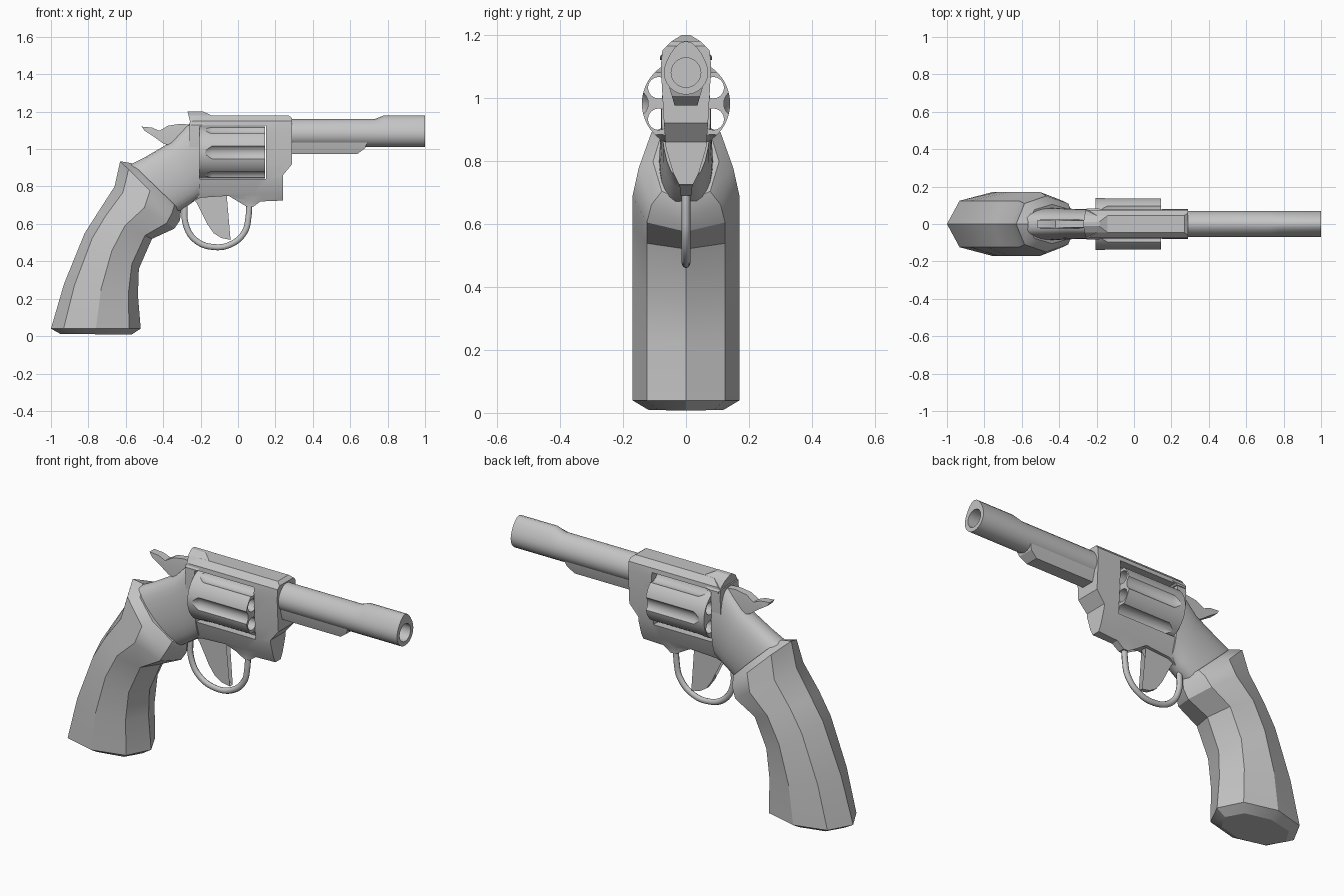
import bpy, bmesh, math
from mathutils import Vector

cube = bpy.data.objects.get("Cube")
if cube:
    bpy.data.objects.remove(cube, do_unlink=True)

GREY = (0.55, 0.55, 0.55, 1)
steel = bpy.data.materials.new("plain_grey")
steel.use_nodes = True
steel.diffuse_color = GREY
steel.node_tree.nodes["Principled BSDF"].inputs["Base Color"].default_value = GREY


def add_object(name, bm):
    bmesh.ops.recalc_face_normals(bm, faces=bm.faces)
    mesh = bpy.data.meshes.new(name)
    bm.to_mesh(mesh)
    bm.free()
    mesh.materials.append(steel)
    ob = bpy.data.objects.new(name, mesh)
    bpy.context.collection.objects.link(ob)
    return ob


def select(ob):
    bpy.ops.object.select_all(action='DESELECT')
    ob.select_set(True)
    bpy.context.view_layer.objects.active = ob


def smooth(ob, angle=30):
    select(ob)
    bpy.ops.object.shade_smooth_by_angle(angle=math.radians(angle))


def cut(ob, cutter):
    cutter.hide_render = True
    mod = ob.modifiers.new("cut", 'BOOLEAN')
    mod.operation = 'DIFFERENCE'
    mod.solver = 'EXACT'
    mod.object = cutter
    select(ob)
    bpy.ops.object.modifier_apply(modifier=mod.name)
    bpy.data.objects.remove(cutter, do_unlink=True)


def loft(bm, rings):
    """Skin closed rings of equal length and cap both ends."""
    loops = [[bm.verts.new(p) for p in ring] for ring in rings]
    n = len(loops[0])
    for a, b in zip(loops, loops[1:]):
        for i in range(n):
            j = (i + 1) % n
            bm.faces.new((a[i], a[j], b[j], b[i]))
    bm.faces.new(loops[0])
    bm.faces.new(loops[-1])


def lofted(name, rings):
    bm = bmesh.new()
    loft(bm, rings)
    return add_object(name, bm)


def circle(x, y, z, r, n=24):
    steps = [math.tau * i / n for i in range(n)]
    return [Vector((x, y + r * math.cos(a), z + r * math.sin(a))) for a in steps]


def plate(name, outline, widths):
    """Side outline (x, z) given a half thickness that varies with height."""
    def half(z):
        if z <= widths[0][0]:
            return widths[0][1]
        for (z0, w0), (z1, w1) in zip(widths, widths[1:]):
            if z <= z1:
                return w0 + (w1 - w0) * (z - z0) / (z1 - z0)
        return widths[-1][1]
    bm = bmesh.new()
    loft(bm, [[Vector((x, s, z)) for x, z in outline] for s in (-1, 1)])
    bmesh.ops.triangulate(bm, faces=bm.faces)
    for z, _ in widths:
        bmesh.ops.bisect_plane(bm, geom=bm.verts[:] + bm.edges[:] + bm.faces[:],
                               dist=1e-5, plane_co=(0, 0, z), plane_no=(0, 0, 1))
    for v in bm.verts:
        v.co.y = math.copysign(half(v.co.z), v.co.y)
    return add_object(name, bm)


# Grip: eight-sided sections from butt to collar
# each is back x, back z, front x, front z, half width
grip_sections = [
    (-0.95, 0.012, -0.57, 0.008, 0.12),
    (-1.0, 0.04, -0.52, 0.04, 0.17),
    (-0.93, 0.28, -0.535, 0.22, 0.17),
    (-0.82, 0.55, -0.53, 0.36, 0.17),
    (-0.75, 0.66, -0.46, 0.52, 0.17),
    (-0.66, 0.80, -0.34, 0.575, 0.17),
    (-0.63, 0.935, -0.31, 0.62, 0.15),
    (-0.57, 0.925, -0.305, 0.67, 0.105),
]
side = [(0, 0), (0.14, 0.73), (0.5, 1), (0.87, 0.73), (1, 0)]
around = side + [(t, -w) for t, w in side[3:0:-1]]
smooth(lofted("grip", [
    [Vector((bx + (fx - bx) * t, w * k, bz + (fz - bz) * t)) for t, k in around]
    for bx, bz, fx, fz, w in grip_sections]), 28)

# Rounded rear of the frame
rear_sections = [
    (-0.59, 0.91, -0.33, 0.66, 0.085),
    (-0.50, 0.955, -0.31, 0.67, 0.085),
    (-0.355, 1.04, -0.25, 0.71, 0.08),
    (-0.27, 1.13, -0.21, 0.74, 0.08),
    (-0.205, 1.15, -0.205, 0.74, 0.078),
]


def oval(tx, tz, bx, bz, w, n=24):
    top, low = Vector((tx, 0, tz)), Vector((bx, 0, bz))
    ring = []
    for i in range(n):
        a = math.tau * i / n
        c = math.cos(a)
        y = math.copysign(abs(c) ** 0.7, c) * w
        ring.append((top + low) / 2 + (top - low) / 2 * math.sin(a) + Vector((0, y, 0)))
    return ring


smooth(lofted("rear_frame", [oval(*s) for s in rear_sections]), 40)

# Front of the frame with the cylinder window
frame = plate("frame", [
    (-0.26, 1.14), (-0.2, 1.18), (0.27, 1.18), (0.29, 1.165), (0.29, 0.92),
    (0.24, 0.86), (0.24, 0.725), (0.12, 0.72), (0.08, 0.69), (0.05, 0.69),
    (0.03, 0.74), (-0.05, 0.75), (-0.2, 0.74), (-0.26, 0.71)],
    [(0.69, 0.018), (0.72, 0.02), (0.76, 0.04), (0.84, 0.064), (0.92, 0.07),
     (1.1, 0.08), (1.15, 0.075), (1.181, 0.045)])
cut(frame, plate("window_cutter", [
    (-0.205, 0.84), (0.15, 0.84), (0.15, 1.127), (-0.205, 1.127)],
    [(0, 0.3), (2, 0.3)]))
smooth(frame)

# Rear sight
smooth(plate("rear_sight", [
    (-0.27, 1.2), (-0.185, 1.2), (-0.13, 1.175), (-0.2, 1.12), (-0.25, 1.12)],
    [(1.13, 0.083), (1.18, 0.045), (1.2, 0.012)]), 20)

# Six-shot cylinder with flutes and open chambers
AXIS = 0.982
cylinder = lofted("cylinder", [circle(x, 0, AXIS, 0.14, 60) for x in (-0.205, 0.145)])
bm = bmesh.new()
for i in range(6):
    a = math.tau * i / 6
    y, z = 0.165 * math.cos(a), AXIS + 0.165 * math.sin(a)
    loft(bm, [circle(x, y, z, r) for x, r in ((-0.185, 0.02), (-0.14, 0.045), (0.2, 0.045))])
    a += math.pi / 6
    y, z = 0.1 * math.cos(a), AXIS + 0.1 * math.sin(a)
    loft(bm, [circle(x, y, z, 0.034) for x in (-0.3, 0.25)])
cut(cylinder, add_object("cylinder_cutter", bm))
smooth(cylinder)


# Barrel with raised front sight and blind bore
def barrel_ring(x, rise):
    ring = circle(x, 0, 1.08, 0.07)
    for p in ring:
        up = max(0, (p.z - 1.08) / 0.07)
        p.z += rise * up ** 3
    return ring


smooth(lofted("barrel", [
    barrel_ring(0.25, 0.01), barrel_ring(0.73, 0.01), barrel_ring(0.78, 0.03),
    barrel_ring(1.0, 0.03), circle(1.0, 0, 1.08, 0.047), circle(0.85, 0, 1.08, 0.047)]), 35)

# Shroud under the barrel
smooth(plate("barrel_shroud", [
    (0.25, 1.06), (0.25, 0.975), (0.64, 0.975), (0.68, 1.005), (0.7, 1.06)],
    [(0.975, 0.036), (1.03, 0.052), (1.06, 0.055)]))

# Hammer
smooth(plate("hammer", [
    (-0.515, 1.12), (-0.50, 1.098), (-0.455, 1.07), (-0.40, 1.03), (-0.3, 1.0),
    (-0.24, 1.13), (-0.31, 1.135), (-0.375, 1.125), (-0.42, 1.098), (-0.46, 1.115)],
    [(1.0, 0.025), (1.09, 0.024), (1.14, 0.018)]))

# Trigger
smooth(plate("trigger", [
    (-0.24, 0.75), (-0.225, 0.715), (-0.17, 0.675), (-0.165, 0.6), (-0.13, 0.55),
    (-0.09, 0.525), (-0.04, 0.515), (-0.09, 0.55), (-0.12, 0.585), (-0.132, 0.62),
    (-0.11, 0.67), (-0.06, 0.75)],
    [(0.51, 0.012), (0.75, 0.016)]))

# Trigger guard: a thin bent rod
path = [(-0.285, 0.70), (-0.28, 0.6), (-0.23, 0.515), (-0.13, 0.476),
        (-0.03, 0.495), (0.037, 0.56), (0.055, 0.63), (0.06, 0.73)]
curve = bpy.data.curves.new("trigger_guard", 'CURVE')
curve.dimensions = '3D'
curve.bevel_depth = 0.016
curve.bevel_resolution = 2
curve.resolution_u = 5
curve.use_fill_caps = True
spline = curve.splines.new('BEZIER')
spline.bezier_points.add(len(path) - 1)
for point, (x, z) in zip(spline.bezier_points, path):
    point.co = (x, 0, z)
    point.handle_left_type = point.handle_right_type = 'AUTO'
curve.materials.append(steel)
guard = bpy.data.objects.new("trigger_guard", curve)
guard.scale.y = 0.85
bpy.context.collection.objects.link(guard)
select(guard)
bpy.ops.object.convert(target='MESH')
smooth(bpy.context.view_layer.objects.active, 50)
